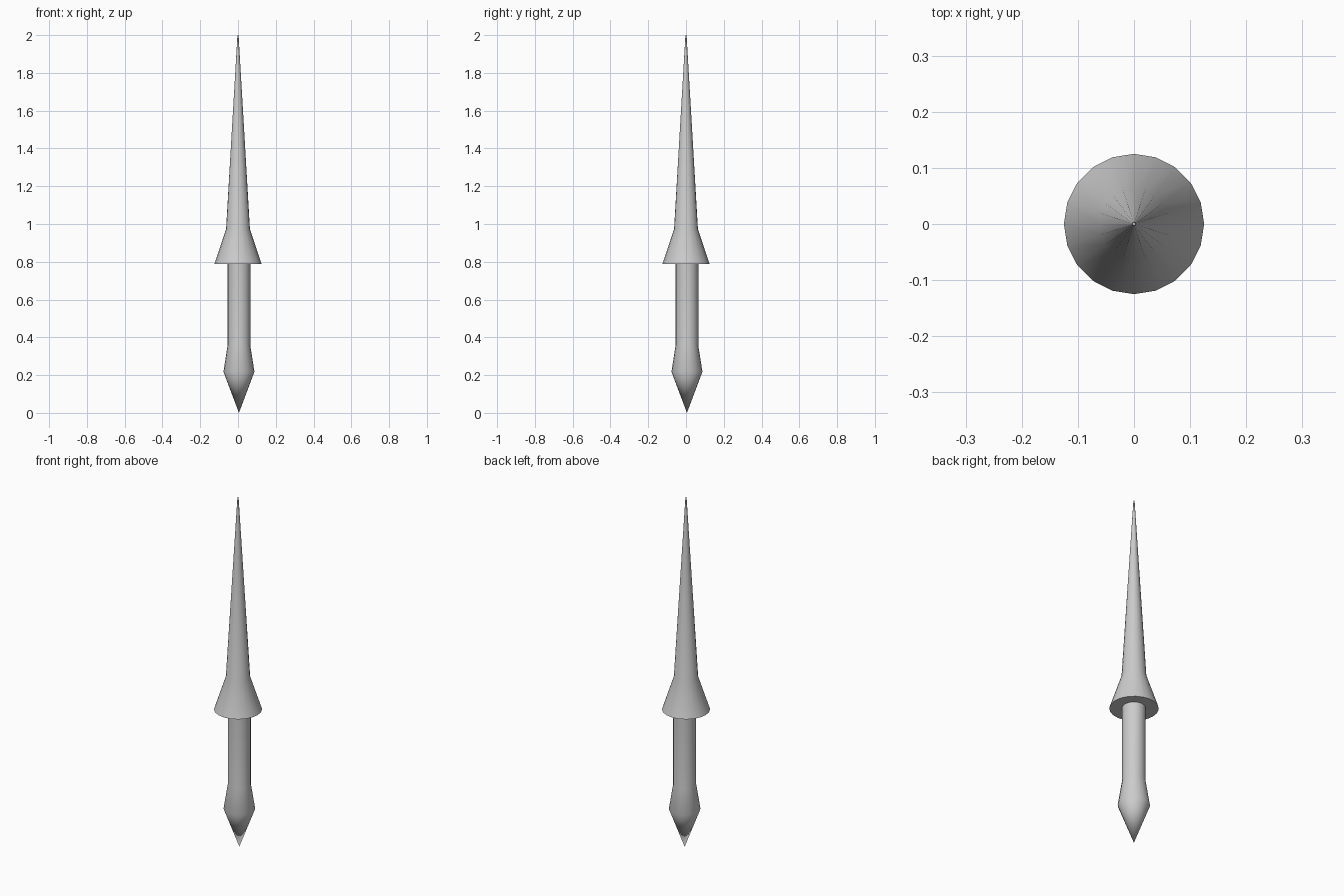
import bpy, bmesh
from math import cos, sin, tau, radians

if "Cube" in bpy.data.objects:
    bpy.data.objects.remove(bpy.data.objects["Cube"])

SIDES = 20


def lathe(name, profile, x=0.0, y=0.0):
    """Revolve (radius, z) pairs around a vertical axis; radius 0 makes a point."""
    bm = bmesh.new()
    rings = []
    for r, z in profile:
        if r == 0:
            rings.append([bm.verts.new((x, y, z))] * SIDES)
        else:
            rings.append([bm.verts.new((x + r * cos(tau * i / SIDES),
                                        y + r * sin(tau * i / SIDES), z))
                          for i in range(SIDES)])
    for low, high in zip(rings, rings[1:]):
        for i in range(SIDES):
            j = (i + 1) % SIDES
            bm.faces.new(list(dict.fromkeys((low[i], low[j], high[j], high[i]))))
    # cap open ends
    for ring in (rings[0], rings[-1]):
        if ring[0] is not ring[1]:
            bm.faces.new(ring)
    bmesh.ops.recalc_face_normals(bm, faces=bm.faces)
    mesh = bpy.data.meshes.new(name)
    bm.to_mesh(mesh)
    bm.free()
    obj = bpy.data.objects.new(name, mesh)
    bpy.context.collection.objects.link(obj)
    bpy.ops.object.select_all(action='DESELECT')
    obj.select_set(True)
    bpy.context.view_layer.objects.active = obj
    bpy.ops.object.shade_smooth_by_angle(angle=radians(30))
    return obj


# Long tapering spike flowing into the flared guard
lathe("blade_and_guard", [(0.125, 0.787), (0.063, 0.975), (0.003, 2.0)])

# Grip with flared pommel and pointed end, slightly off-axis
lathe("grip_and_pommel",
      [(0, 0), (0.082, 0.218), (0.06, 0.358), (0.06, 0.787)], 0.005, 0.005)
